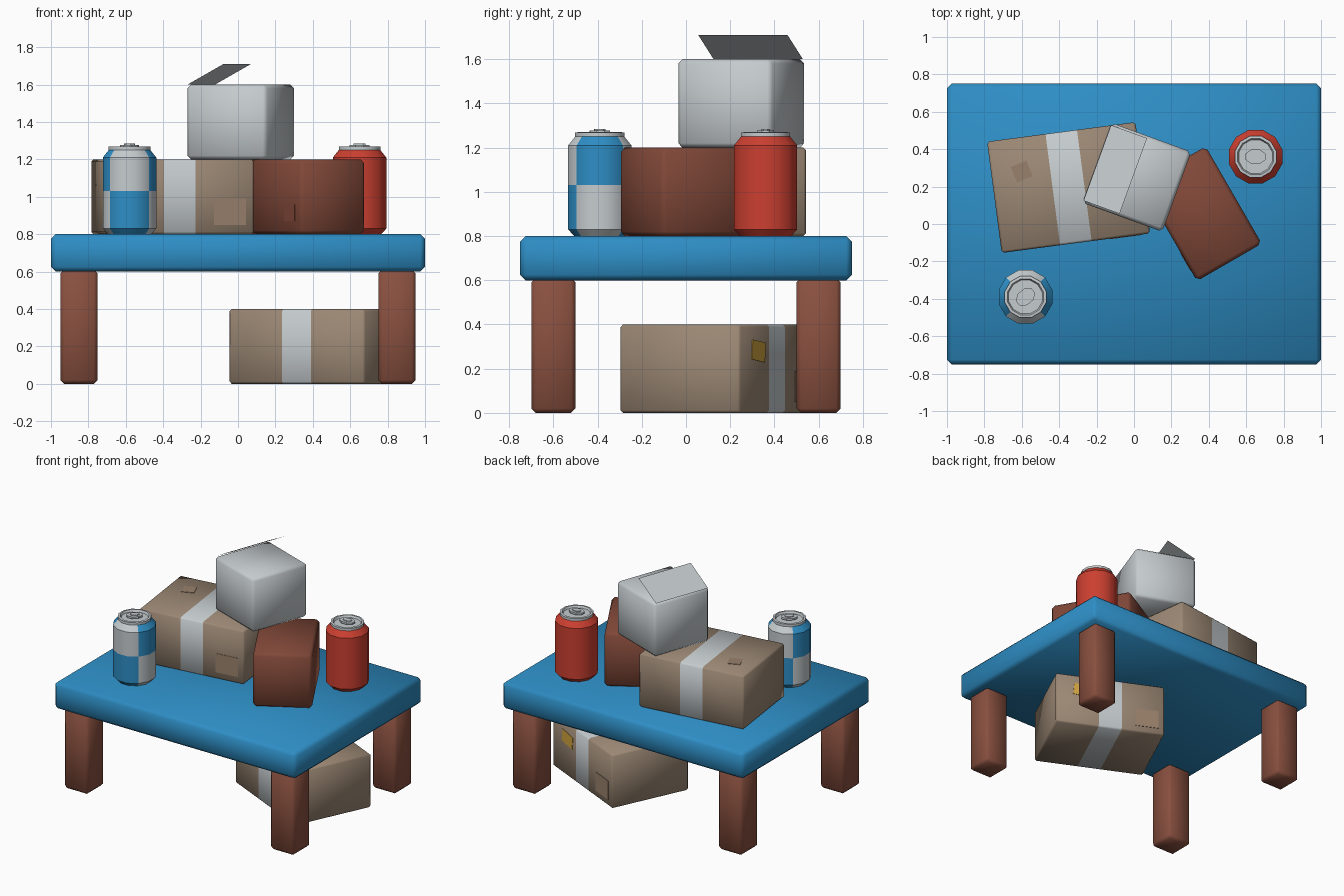
import bpy
import bmesh
from math import radians, atan2, cos, sin, pi
from mathutils import Matrix, Vector

old = bpy.data.objects.get("Cube")
if old:
    bpy.data.objects.remove(old, do_unlink=True)


def material(name, r, g, b):
    m = bpy.data.materials.new(name)
    m.use_nodes = True
    m.diffuse_color = (r, g, b, 1)
    m.node_tree.nodes["Principled BSDF"].inputs["Base Color"].default_value = (r, g, b, 1)
    return m


blue = material("table blue", .027, .27, .56)
wood = material("leg brown", .25, .08, .05)
rust = material("rust card", .22, .065, .04)
card = material("cardboard", .33, .245, .175)
label = material("label tan", .32, .22, .15)
white = material("white grey", .56, .60, .62)
red = material("can red", .60, .05, .03)
yellow = material("label yellow", .65, .38, .05)


def finish(name, bm, mats, loc=(0, 0, 0), angle=0, smooth=None):
    me = bpy.data.meshes.new(name)
    bmesh.ops.recalc_face_normals(bm, faces=bm.faces)
    bm.to_mesh(me)
    bm.free()
    for m in mats:
        me.materials.append(m)
    ob = bpy.data.objects.new(name, me)
    bpy.context.collection.objects.link(ob)
    ob.location = loc
    ob.rotation_euler.z = radians(angle)
    if smooth is not None:
        bpy.ops.object.select_all(action='DESELECT')
        ob.select_set(True)
        bpy.context.view_layer.objects.active = ob
        bpy.ops.object.shade_smooth_by_angle(angle=radians(smooth))
    return ob


def box(name, size, mats, loc, angle=0, bevel=.02, tape=0):
    """Chamfered box standing on its origin, with an optional band of tape round its middle."""
    bm = bmesh.new()
    bmesh.ops.create_cube(bm, size=1)
    bmesh.ops.scale(bm, vec=size, verts=bm.verts)
    bmesh.ops.translate(bm, vec=(0, 0, size[2] / 2), verts=bm.verts)
    bmesh.ops.bevel(bm, geom=bm.edges[:], offset=bevel, segments=1, affect='EDGES')
    if tape:
        for x in (-tape, tape):
            bmesh.ops.bisect_plane(bm, geom=bm.verts[:] + bm.edges[:] + bm.faces[:],
                                   plane_co=(x, 0, 0), plane_no=(1, 0, 0))
        for f in bm.faces:
            f.material_index = int(abs(f.calc_center_median().x) < tape)
    return finish(name, bm, mats, loc, angle, 60)


def plate(name, parent, size, loc, mat, rot=(0, 0, 0)):
    bm = bmesh.new()
    bmesh.ops.create_cube(bm, size=1)
    bmesh.ops.scale(bm, vec=size, verts=bm.verts)
    ob = finish(name, bm, [mat], loc)
    ob.rotation_euler = [radians(a) for a in rot]
    ob.parent = parent


# Table
box("table_top", (2, 1.5, .2), [blue], (0, 0, .6), bevel=.025)
for side, sx in (("left", 1), ("right", -1)):
    for end, sy in (("front", -1), ("back", 1)):
        box(f"{end}_{side}_leg", (.2, .2, .61), [wood], (sx * .85, sy * .6, 0))

# Cardboard boxes with tape and labels
upper = box("cardboard_box", (.8, .6, .4), [card, white], (-.35, .195, .8), 7.5, .012, .085)
lower = box("floor_box", (.8, .6, .4), [card, white], (.44, .14, 0), 155, .012, .085)
for b in (upper, lower):
    plate("shipping_label", b, (.17, .006, .14), (.27, -.3, .12), label)
plate("top_label", upper, (.09, .09, .006), (-.237, .117, .4), label, (0, 0, 15))
plate("yellow_label", lower, (.14, .006, .09), (-.2, -.3, .28), yellow, (0, 6, 0))

# Rust box
rust_box = box("rust_box", (.4, .6, .4), [rust], (.36, .055, .8), 30)
plate("rust_label", rust_box, (.006, .11, .09), (-.2, -.18, .115), rust)

# White box with one raised flap
white_box = box("white_box", (.455, .455, .4), [white], (.015, .25, 1.2), -20)
bm = bmesh.new()
bm.faces.new([bm.verts.new(p) for p in
              ((-.225, -.215, .4), (-.02, -.215, .51), (-.02, .215, .51), (-.225, .215, .4))])
finish("box_flap", bm, [white]).parent = white_box

# Drink cans
SIDES = 12
PROFILE = [(0, .01), (.1, .01), (.12, 0), (.148, .03), (.148, .23), (.148, .41),
           (.115, .45), (.115, .468), (.1, .47), (.093, .455), (0, .455)]


def can(name, loc, tab_angle, paint, checker):
    bm = bmesh.new()
    vs = [bm.verts.new((r, 0, z)) for r, z in PROFILE]
    es = [bm.edges.new(p) for p in zip(vs, vs[1:])]
    bmesh.ops.spin(bm, geom=vs + es, cent=(0, 0, 0), axis=(0, 0, 1),
                   angle=2 * pi, steps=SIDES, use_duplicate=False)
    bmesh.ops.remove_doubles(bm, verts=bm.verts, dist=.0005)
    bmesh.ops.rotate(bm, matrix=Matrix.Rotation(pi / SIDES, 3, 'Z'), verts=bm.verts)
    for f in bm.faces:
        c = f.calc_center_median()
        painted = c.z < .45 and c.xy.length > .105
        if checker:
            # quarters alternate round the can and swap at mid height
            quarter = round(atan2(c.y, c.x) / (pi / 2))
            painted = painted and (quarter % 2 == 0) == (c.z > .23)
        f.material_index = int(painted)
    body = finish(name, bm, [white, paint], loc, 0, 35)

    # Ring-pull: a flat oval with a raised inner oval
    bm = bmesh.new()
    for rx, ry, top in ((.058, .042, .478), (.034, .022, .484)):
        ring = [bm.verts.new((rx * cos(a), ry * sin(a), top))
                for a in (2 * pi * (i + .5) / 8 for i in range(8))]
        face = bm.faces.new(ring)
        ext = bmesh.ops.extrude_face_region(bm, geom=[face])
        low = [v for v in ext["geom"] if isinstance(v, bmesh.types.BMVert)]
        bmesh.ops.translate(bm, vec=Vector((0, 0, -.014)), verts=low)
    tab = finish(name + "_tab", bm, [white], (0, 0, 0), tab_angle)
    tab.parent = body


can("checkered_can", (-.58, -.39, .8), 40, blue, True)
can("red_can", (.65, .36, .8), 0, red, False)
